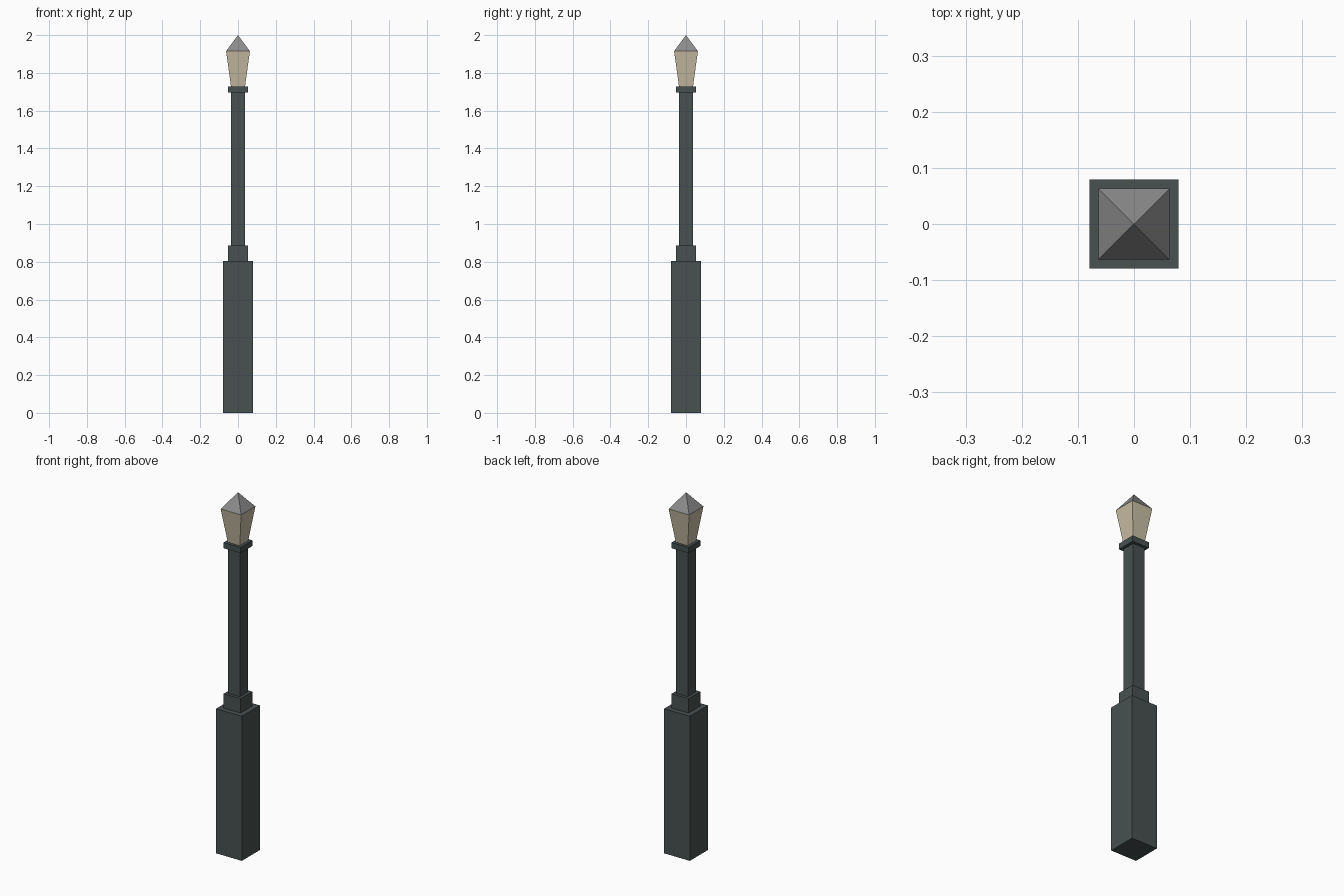
import bpy, bmesh

if "Cube" in bpy.data.objects:
    bpy.data.objects.remove(bpy.data.objects["Cube"])


def material(name, srgb):
    """Flat colour given as 0-255 sRGB, stored linear."""
    lin = [((c / 255 + 0.055) / 1.055) ** 2.4 for c in srgb]
    m = bpy.data.materials.new(name)
    m.diffuse_color = (*lin, 1)
    m.use_nodes = True
    m.node_tree.nodes["Principled BSDF"].inputs["Base Color"].default_value = m.diffuse_color
    return m


iron = material("dark_green_iron", (72, 81, 80))
glass = material("cream_glass", (200, 190, 165))
roof = material("grey_roof", (140, 140, 140))


def square_part(name, half_bottom, half_top, z0, z1, mat):
    """Square block, taper or pyramid between two heights."""
    bm = bmesh.new()
    bmesh.ops.create_cone(bm, cap_ends=True, segments=4, depth=z1 - z0,
                          radius1=half_bottom * 2 ** 0.5, radius2=half_top * 2 ** 0.5)
    # turn the corners onto the diagonals, then lift into place
    for v in bm.verts:
        x, y, z = v.co
        if abs(x) < 1e-5 or abs(y) < 1e-5:
            x, y = (x - y) * 0.5 ** 0.5, (x + y) * 0.5 ** 0.5
        v.co = (x, y, z + (z0 + z1) / 2)
    bmesh.ops.remove_doubles(bm, verts=bm.verts, dist=1e-5)
    bmesh.ops.recalc_face_normals(bm, faces=bm.faces)
    me = bpy.data.meshes.new(name)
    bm.to_mesh(me)
    bm.free()
    me.materials.append(mat)
    ob = bpy.data.objects.new(name, me)
    bpy.context.collection.objects.link(ob)


# Post, from the ground up
square_part("pedestal", 0.079, 0.079, 0, 0.805, iron)
square_part("lower_collar", 0.052, 0.052, 0.805, 0.885, iron)
square_part("shaft", 0.036, 0.036, 0.885, 1.695, iron)
square_part("upper_collar", 0.052, 0.052, 1.695, 1.727, iron)
# Lantern
square_part("lantern_glass", 0.037, 0.063, 1.727, 1.915, glass)
square_part("lantern_roof", 0.063, 0, 1.915, 2.0, roof)
